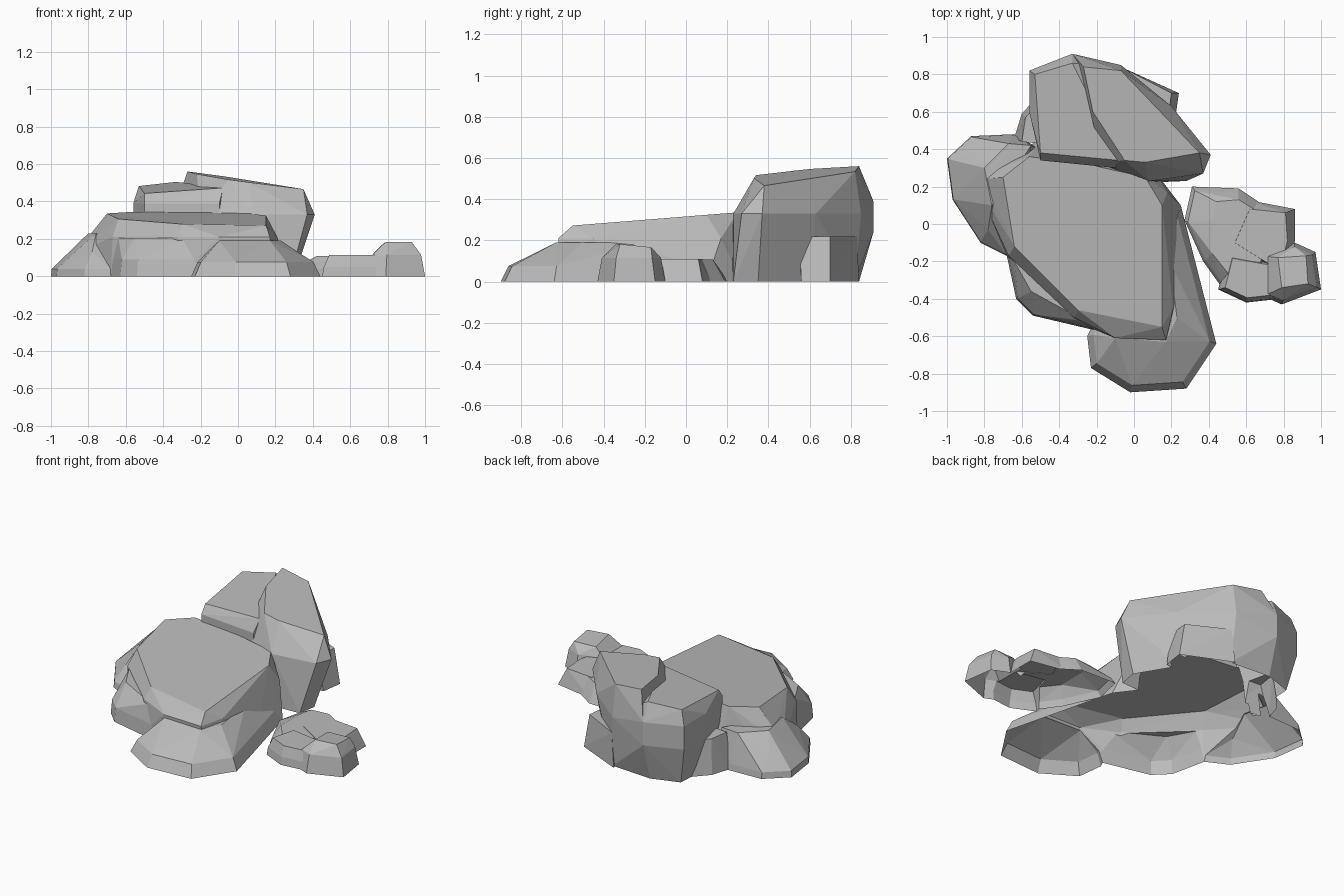
import bpy
import bmesh

# Remove the default cube only
default_cube = bpy.data.objects.get("Cube")
if default_cube:
    bpy.data.objects.remove(default_cube, do_unlink=True)


def make_material(name, color):
    material = bpy.data.materials.new(name)
    material.use_nodes = True
    material.diffuse_color = color
    shader = next(node for node in material.node_tree.nodes if node.type == "BSDF_PRINCIPLED")
    shader.inputs["Base Color"].default_value = color
    shader.inputs["Roughness"].default_value = 0.9
    return material


stone = make_material("stone grey", (0.5, 0.5, 0.5, 1))


def ring(outline, height=0.0, tilt_x=0.0, tilt_y=0.0):
    """Lift a flat outline onto a level or tilted plane."""
    return [(x, y, height + tilt_x * x + tilt_y * y) for x, y in outline]


def spread(outline, factor):
    """Scale an outline about its own centre."""
    count = len(outline)
    center_x = sum(point[0] for point in outline) / count
    center_y = sum(point[1] for point in outline) / count
    return [(center_x + (x - center_x) * factor, center_y + (y - center_y) * factor)
            for x, y in outline]


def make_rock(name, *rings):
    """Wrap the rings in a closed faceted hull."""
    builder = bmesh.new()
    for level in rings:
        for position in level:
            builder.verts.new(position)
    result = bmesh.ops.convex_hull(builder, input=builder.verts[:])
    unused = {item for key in ("geom_interior", "geom_unused") for item in result[key]
              if isinstance(item, bmesh.types.BMVert)}
    bmesh.ops.delete(builder, geom=list(unused), context="VERTS")
    bmesh.ops.recalc_face_normals(builder, faces=builder.faces[:])
    mesh = bpy.data.meshes.new(name)
    builder.to_mesh(mesh)
    builder.free()
    mesh.materials.append(stone)
    rock = bpy.data.objects.new(name, mesh)
    bpy.context.scene.collection.objects.link(rock)
    return rock


def fuse_rocks(name, rocks):
    """Unite rocks into one outer shell that is open at the ground."""
    body, *others = rocks
    for other in others:
        union = body.modifiers.new(other.name, "BOOLEAN")
        union.operation = "UNION"
        union.solver = "EXACT"
        union.object = other
    bpy.context.view_layer.update()
    evaluated = body.evaluated_get(bpy.context.evaluated_depsgraph_get())
    mesh = bpy.data.meshes.new_from_object(evaluated)
    body.modifiers.clear()
    for other in others:
        bpy.data.objects.remove(other, do_unlink=True)
    builder = bmesh.new()
    builder.from_mesh(mesh)
    ground = [face for face in builder.faces
              if all(abs(vertex.co.z) < 0.001 for vertex in face.verts)]
    bmesh.ops.delete(builder, geom=ground, context="FACES")
    builder.to_mesh(mesh)
    builder.free()
    body.data = mesh
    body.name = mesh.name = name


# Main boulder: broad base, sloping flat crown
main_base = [(-.68, -.17), (-.32, -.52), (-.1, -.6), (.2, -.6),
             (.27, -.2), (.25, .1), (.12, .27), (-.5, .45), (-.85, .28)]
main_shoulder = [(-.67, -.17), (-.32, -.5), (-.1, -.61), (.17, -.62),
                 (.21, -.45), (.18, .17), (-.8, .24)]
main_crown = [(-.7, .25), (-.56, .36), (-.25, .32), (.06, .25), (.15, .1),
              (.14, -.1), (.15, -.55), (-.1, -.48), (-.3, -.46), (-.64, -.12)]
main_boulder = make_rock("main_boulder", ring(main_base),
                         ring([(-.86, .24)], .13),
                         ring(main_shoulder, .21),
                         ring(main_crown, .316, 0, .08))

# Low shelf filling the front corner of the main boulder
shelf_base = [(-.68, -.17), (-.63, -.4), (-.54, -.49), (-.2, -.57), (-.2, -.2)]
corner_shelf = make_rock("corner_shelf", ring(shelf_base),
                         ring(spread(shelf_base, .95), .09),
                         ring([(-.64, -.2), (-.55, -.36), (-.26, -.52), (-.3, -.2)], .205))

# Front boulder: low skirt spreading towards the front
front_base = [(-.25, -.6), (-.23, -.77), (-.02, -.9), (.28, -.88), (.44, -.64),
              (.28, -.2), (.25, .1), (-.1, -.3)]
front_boulder = make_rock("front_boulder", ring(front_base),
                          ring(spread(front_base, .9), .075),
                          ring([(-.1, -.61), (.17, -.63), (.23, -.5), (.19, -.2), (0, -.4)], .19))

# Left side boulder, stepping down to the ground
side_base = [(-1, .35), (-.97, .13), (-.82, -.1), (-.68, -.17), (-.5, .4),
             (-.64, .48), (-.87, .47)]
side_boulder = make_rock("side_boulder", ring(side_base),
                         ring(spread(side_base, .98), .04),
                         ring([(-.87, .24), (-.86, .38), (-.78, -.03)], .13),
                         ring([(-.8, .3), (-.76, .1), (-.67, .43), (-.55, .42)], .23))

# Back boulder, left half: slightly lower shelf
left_base = [(-.51, .78), (-.33, .84), (-.1, .78), (-.1, .32), (-.46, .36), (-.52, .6)]
left_waist = [(-.56, .82), (-.33, .91), (-.12, .84), (-.1, .3), (-.5, .34), (-.56, .6)]
left_crown = [(-.53, .8), (-.33, .86), (-.2, .6), (-.08, .34), (-.5, .38)]
back_left = make_rock("back_left_boulder", ring(left_base),
                      ring(left_waist, .24),
                      ring(left_waist, .39),
                      ring(left_crown, .445, .08, .1))

# Back boulder, right half: taller ridge overhanging its foot
right_base = [(-.33, .84), (-.05, .82), (.15, .6), (.3, .35), (.28, .23), (.05, .22), (-.2, .4)]
right_waist = [(-.07, .85), (.2, .63), (.41, .37), (.37, .27), (.08, .23), (-.2, .33)]
right_crown = [(-.27, .84), (-.07, .82), (.16, .58), (.35, .38), (.06, .33),
               (-.05, .34), (-.22, .6)]
back_right = make_rock("back_right_boulder", ring(right_base),
                       ring([(-.33, .91)], .24),
                       ring(right_waist, .33),
                       ring([(-.33, .91)], .39),
                       ring(right_crown, .5, -.13, .03))

# Sloping wedges at the foot of the back boulder
right_wedge = make_rock("right_wedge", ring([(.24, .7), (.22, .56), (0, .55), (-.07, .84)]),
                        ring([(.2, .7), (.18, .55), (0, .55), (-.05, .83)], .22))
left_wedge = make_rock("left_wedge", ring([(-.6, .59), (-.64, .46), (-.4, .42), (-.48, .72)]),
                       ring([(-.58, .57), (-.6, .44), (-.4, .42), (-.48, .68)], .22))

fuse_rocks("boulder_pile", [main_boulder, corner_shelf, front_boulder, side_boulder,
                            back_left, back_right, right_wedge, left_wedge])

# Small separate cluster: slab, side lump, front lump and taller corner block
slab_base = [(.27, .02), (.31, .2), (.56, .19), (.68, .11), (.74, -.2),
             (.6, -.36), (.47, -.34), (.37, -.2)]
slab_crown = [(.42, .02), (.44, .12), (.56, .13), (.64, .08), (.68, -.2), (.5, -.26), (.42, -.16)]
small_slab = make_rock("small_slab", ring(slab_base),
                       ring(spread(slab_base, .92), .04),
                       ring(slab_crown, .108))
lump_base = [(.6, .13), (.86, .08), (.86, -.09), (.82, -.28), (.5, -.1)]
side_lump = make_rock("side_lump", ring(lump_base),
                      ring([(.62, .08), (.81, .06), (.82, -.09), (.78, -.25), (.54, -.1)], .11))
low_base = [(.45, -.35), (.6, -.42), (.78, -.4), (.78, -.2), (.5, -.15)]
front_lump = make_rock("front_lump", ring(low_base),
                       ring(spread(low_base, .95), .05),
                       ring(spread(low_base, .78), .115))
block_base = [(.7, -.16), (.86, -.1), (.97, -.15), (1, -.35), (.79, -.43), (.7, -.39)]
corner_block = make_rock("corner_block", ring(block_base),
                         ring(spread(block_base, .87), .115),
                         ring([(.77, -.18), (.92, -.17), (.93, -.32), (.79, -.34)], .15, 0, -.1))

fuse_rocks("small_rock_cluster", [small_slab, side_lump, front_lump, corner_block])
